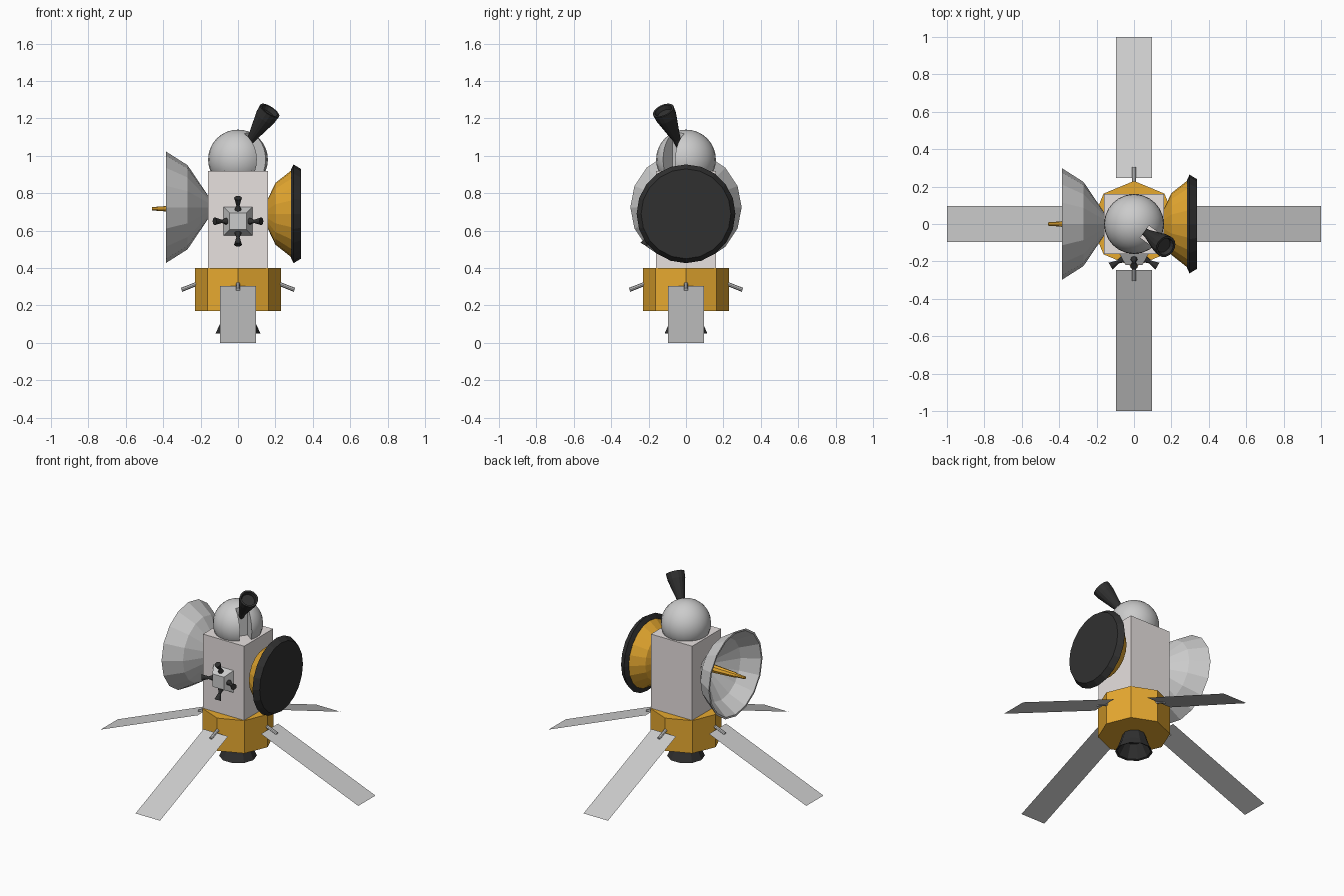
import bpy, bmesh, math
from mathutils import Vector, Matrix

if "Cube" in bpy.data.objects:
    bpy.data.objects.remove(bpy.data.objects["Cube"])


def material(name, rgb):
    m = bpy.data.materials.new(name)
    m.diffuse_color = (*rgb, 1)
    m.use_nodes = True
    m.node_tree.nodes["Principled BSDF"].inputs["Base Color"].default_value = m.diffuse_color
    return m


ORANGE = material("orange", (0.80, 0.40, 0.03))
BLACK = material("black", (0.03, 0.03, 0.03))
PALE = material("pale_hull", (0.80, 0.75, 0.74))


def finish(name, bm, mat=None):
    bmesh.ops.recalc_face_normals(bm, faces=bm.faces)
    me = bpy.data.meshes.new(name)
    bm.to_mesh(me)
    bm.free()
    ob = bpy.data.objects.new(name, me)
    bpy.context.collection.objects.link(ob)
    if mat:
        me.materials.append(mat)
    return ob


def lathe(name, profile, origin, axis, sides, mat=None, phase=0.0):
    """Revolve (distance along axis, radius) points; both ends are capped."""
    bm = bmesh.new()
    rot = Vector(axis).to_track_quat('Z', 'Y').to_matrix().to_4x4()
    xf = Matrix.Translation(origin) @ rot
    rings = []
    for d, r in profile:
        rings.append([bm.verts.new(xf @ Vector((
            r * math.cos(math.tau * (i + phase) / sides),
            r * math.sin(math.tau * (i + phase) / sides), d))) for i in range(sides)])
    for a, b in zip(rings, rings[1:]):
        for i in range(sides):
            j = (i + 1) % sides
            bm.faces.new((a[i], a[j], b[j], b[i]))
    bm.faces.new(rings[0])
    bm.faces.new(rings[-1])
    return finish(name, bm, mat)


def box(name, centre, size, mat=None, angle=0.0):
    bm = bmesh.new()
    bmesh.ops.create_cube(bm, size=1, matrix=Matrix.Rotation(angle, 4, 'Z')
                          @ Matrix.Translation(centre) @ Matrix.Diagonal((*size, 1)))
    return finish(name, bm, mat)


# Hull and octagonal base
box("hull", (0, 0, 0.66), (0.32, 0.32, 0.52), PALE)
lathe("base", [(0.17, 0.23), (0.40, 0.23)], (0, 0, 0), (0, 0, 1), 8, ORANGE)

# Main engine bell, hollow underneath
lathe("engine_bell", [(0.18, 0.07), (0.10, 0.097), (0.05, 0.12), (0.055, 0.108), (0.14, 0.06)],
      (0, 0, 0), (0, 0, 1), 10, BLACK)

# Four solar panels with their struts
for k, side in enumerate(("right", "back", "left", "front")):
    turn = Matrix.Rotation(k * math.pi / 2, 4, 'Z')
    bm = bmesh.new()
    bm.faces.new([bm.verts.new(turn @ Vector(p)) for p in (
        (0.245, -0.095, 0.303), (1, -0.095, 0), (1, 0.095, 0), (0.245, 0.095, 0.303))])
    finish(side + "_solar_panel", bm)
    lathe(side + "_strut", [(0, 0.011), (0.11, 0.011)], turn @ Vector((0.20, 0, 0.324)),
          turn @ Vector((0.93, 0, -0.37)), 8)

# Observatory dome with a slit
SLIT = math.radians(-36)
bm = bmesh.new()
bmesh.ops.create_uvsphere(bm, u_segments=24, v_segments=16, radius=0.16,
                          matrix=Matrix.Translation((0, 0, 0.98)))
dome = finish("dome", bm)
cutter = box("slit_cutter", (0.19, 0, 1.06), (0.24, 0.08, 0.28), None, SLIT)
cutter.hide_render = True
cutter.hide_set(True)
cut = dome.modifiers.new("slit", 'BOOLEAN')
cut.operation = 'DIFFERENCE'
cut.solver = 'EXACT'
cut.object = cutter
bpy.context.view_layer.objects.active = dome
dome.select_set(True)
bpy.ops.object.modifier_apply(modifier=cut.name)
bpy.ops.object.shade_smooth_by_angle(angle=math.radians(35))
dome.select_set(False)
bpy.data.objects.remove(cutter)

# Telescope poking out of the slit
lathe("telescope", [(0.06, 0.016), (0.14, 0.022), (0.29, 0.057), (0.335, 0.060),
                    (0.335, 0.048), (0.31, 0.042)],
      (0, 0, 0.98), (0.165, -0.118, 0.255), 16, BLACK)

# Open dish on the left with a feed spike
lathe("left_dish", [(0.155, 0.055), (0.27, 0.225), (0.385, 0.298), (0.385, 0.285),
                    (0.275, 0.212), (0.175, 0.055)],
      (0, 0, 0.725), (-1, 0, 0), 16)
lathe("feed_spike", [(0.17, 0.03), (0.38, 0.018), (0.39, 0.014), (0.46, 0.009)],
      (0, 0, 0.717), (-1, 0, 0), 8, ORANGE)

# Shallow closed dish on the right with a black face
lathe("right_dish", [(0.155, 0.07), (0.20, 0.165), (0.285, 0.232)],
      (0, 0, 0.69), (1, 0, 0), 20, ORANGE)
lathe("right_dish_face", [(0.283, 0.235), (0.297, 0.264), (0.336, 0.240)],
      (0, 0, 0.69), (1, 0, 0), 20, BLACK)

# Thruster block on the front with four small nozzles
r2 = math.sqrt(2)
lathe("thruster_block", [(0.155, 0.08 * r2), (0.22, 0.045 * r2)],
      (0, 0, 0.65), (0, -1, 0), 4, None, 0.5)
for k, side in enumerate(("right", "upper", "left", "lower")):
    out = Vector((math.cos(k * math.pi / 2), 0, math.sin(k * math.pi / 2)))
    lathe(side + "_thruster", [(0, 0.019), (0.03, 0.009), (0.075, 0.021)],
          Vector((0, -0.188, 0.65)) + 0.06 * out, out * 0.87 + Vector((0, -0.5, 0)), 10, BLACK)
